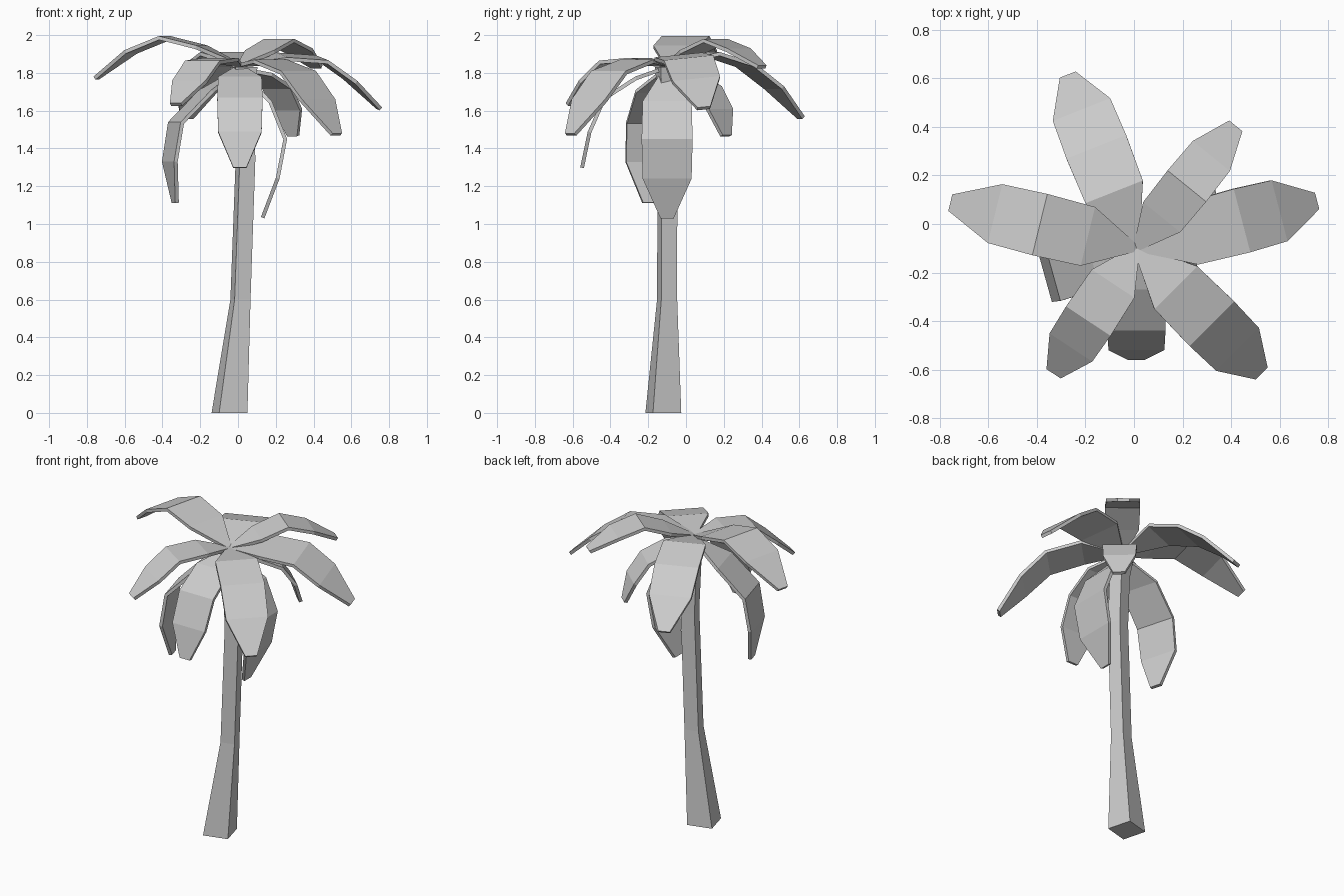
import bpy, bmesh, math
from mathutils import Vector, Matrix

cube = bpy.data.objects.get("Cube")
if cube:
    bpy.data.objects.remove(cube)

grey = bpy.data.materials.new("light_grey")
grey.use_nodes = True
colour = (0.6, 0.6, 0.6, 1)
grey.diffuse_color = colour
grey.node_tree.nodes["Principled BSDF"].inputs["Base Color"].default_value = colour

CROWN = Vector((0.01, -0.10, 0))


def make_object(name, bm):
    mesh = bpy.data.meshes.new(name)
    bm.to_mesh(mesh)
    bm.free()
    mesh.materials.append(grey)
    obj = bpy.data.objects.new(name, mesh)
    bpy.context.collection.objects.link(obj)
    return obj


def trunk(rings):
    """Bent square trunk lofted through rings of (centre x, centre y, z, side)."""
    bm = bmesh.new()
    turn = Matrix.Rotation(math.radians(15), 3, 'Z')
    loops = []
    for x, y, z, side in rings:
        h = side / 2
        loops.append([bm.verts.new(Vector((x, y, z)) + turn @ Vector((sx * h, sy * h, 0)))
                      for sx, sy in ((-1, -1), (1, -1), (1, 1), (-1, 1))])
    for low, high in zip(loops, loops[1:]):
        for i in range(4):
            j = (i + 1) % 4
            bm.faces.new((low[i], low[j], high[j], high[i]))
    bm.faces.new(loops[0][::-1])
    bm.faces.new(loops[-1])
    return make_object("trunk", bm)


def frond(name, direction, width, profile, base_z=1.85, roll=0.0):
    """Folded leaf strip following (radius, height) stations out from the crown."""
    d = Vector((*direction, 0)).normalized()
    side = Vector((-d.y, d.x, roll))
    widths = (0.03, width * 0.96, width, width * 0.96, 0.07)
    bm = bmesh.new()
    pairs = []
    for (r, z), w in zip([(0, base_z)] + profile, widths):
        centre = CROWN + d * r + Vector((0, 0, z))
        pairs.append([bm.verts.new(centre + side * s * w / 2) for s in (1, -1)])
    for (l0, r0), (l1, r1) in zip(pairs, pairs[1:]):
        bm.faces.new((l0, r0, r1, l1))
    obj = make_object(name, bm)
    thick = obj.modifiers.new("thickness", 'SOLIDIFY')
    thick.thickness = 0.02
    thick.offset = -1
    return obj


# Trunk, flaring slightly under the crown
trunk([(-0.045, -0.12, 0, 0.155), (0.013, -0.10, 0.6, 0.087),
       (0.04, -0.098, 1.35, 0.085), (0.025, -0.10, 1.68, 0.085),
       (0.03, -0.09, 1.83, 0.12)])

# Upper fronds
frond("left_raised_frond", (-0.775, 0.19), 0.26,
      [(0.206, 1.945), (0.41, 1.995), (0.60, 1.92), (0.79, 1.78)])
frond("right_frond", (0.745, 0.195), 0.27,
      [(0.23, 1.895), (0.45, 1.88), (0.61, 1.77), (0.77, 1.62)], roll=0.1)
frond("back_frond", (-0.285, 0.72), 0.265,
      [(0.25, 1.91), (0.45, 1.85), (0.615, 1.73), (0.77, 1.57)])
frond("back_raised_frond", (0.41, 0.505), 0.205,
      [(0.165, 1.92), (0.33, 1.98), (0.49, 1.93), (0.65, 1.84)])
frond("front_right_frond", (0.515, -0.515), 0.26,
      [(0.23, 1.87), (0.44, 1.81), (0.59, 1.66), (0.73, 1.48)])
frond("front_left_frond", (-0.34, -0.515), 0.22,
      [(0.175, 1.88), (0.36, 1.865), (0.49, 1.76), (0.62, 1.64)])

# Lower drooping fronds
frond("front_drooping_frond", (0, -1), 0.24,
      [(0.17, 1.78), (0.34, 1.67), (0.42, 1.49), (0.46, 1.30)], 1.84)
frond("left_drooping_frond", (-0.36, -0.10), 0.25,
      [(0.19, 1.71), (0.36, 1.54), (0.395, 1.33), (0.365, 1.11)], 1.83)
frond("right_drooping_frond", (1, 0), 0.27,
      [(0.17, 1.65), (0.25, 1.45), (0.21, 1.24), (0.13, 1.03)], 1.83)
frond("back_drooping_frond", (0.29, 0.32), 0.20,
      [(0.15, 1.80), (0.30, 1.73), (0.385, 1.61), (0.43, 1.47)], 1.83)
